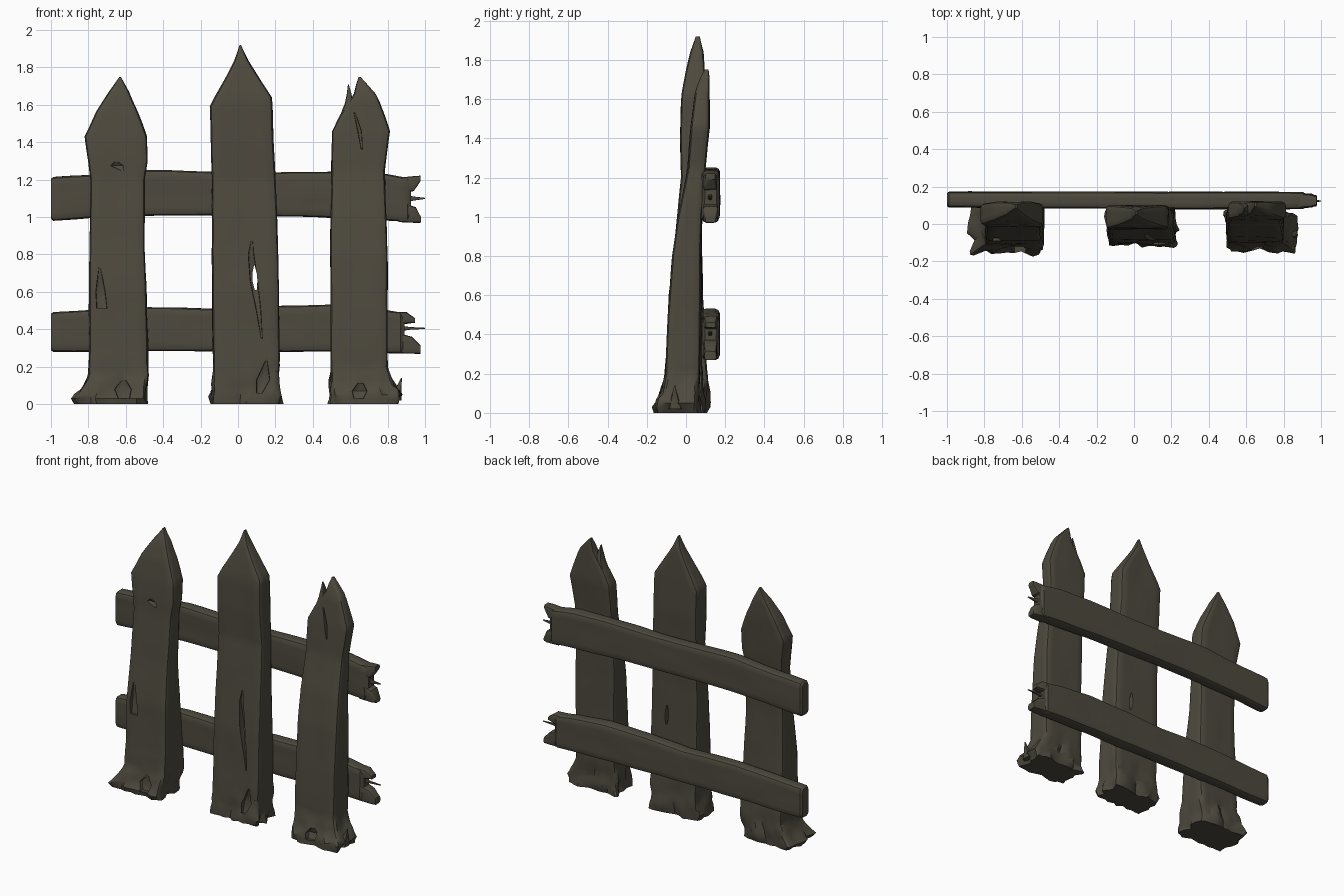
import bpy, bmesh, math
from mathutils import Vector, noise

wood = bpy.data.materials.new("weathered dark wood")
wood.diffuse_color = (0.075, 0.067, 0.048, 1)


def section(a0, a1, b0, b1, corner, na, nb):
    """Rounded rectangle with subdivided sides."""
    c = min(corner, (a1 - a0) * 0.3, (b1 - b0) * 0.3)
    pts = []
    corners = [(a0, b0, 1, 0, na), (a1, b0, 0, 1, nb), (a1, b1, -1, 0, na), (a0, b1, 0, -1, nb)]
    for i, (x, y, dx, dy, n) in enumerate(corners):
        nx, ny = corners[(i + 1) % 4][:2]
        s, e = (x + dx * c, y + dy * c), (nx - dx * c, ny - dy * c)
        pts += [(s[0] + (e[0] - s[0]) * k / n, s[1] + (e[1] - s[1]) * k / n) for k in range(n + 1)]
        k = 0.3 * c  # rounded corner midpoint
        pts.append((nx - dx * k + (-dy) * k, ny - dy * k + dx * k))
    return pts


def loft(name, stations, axis="z", step=0.03, rough=0.005, base=0.0, corner=0.022, na=8, nb=5, seed=0.0):
    """Skin rounded rectangles (t, a0, a1, b0, b1) along z or x with wood-like wobble."""
    rows = []
    for p, q in zip(stations, stations[1:]):
        n = max(1, round((q[0] - p[0]) / step))
        rows += [[u + (v - u) * k / n for u, v in zip(p, q)] for k in range(n)]
    rows.append(list(stations[-1]))
    bm = bmesh.new()
    rings = []
    for t, a0, a1, b0, b1 in rows:
        ring = []
        ca, cb = (a0 + a1) / 2, (b0 + b1) / 2
        fade = min(1, (a1 - a0) / 0.08, (b1 - b0) / 0.08)
        for a, b in section(a0, a1, b0, b1, corner, na, nb):
            d = noise.noise(Vector((a * 7 + seed, b * 7, t * 4))) * rough * fade
            if base:  # torn, ridged wood near the ground
                f = max(0, 1 - t / 0.24)
                d += (noise.noise(Vector((a * 19 + seed, b * 19, t * 9))) - 0.15) * base * f
            out = Vector((a - ca, b - cb))
            if out.length > 1e-6:
                out.normalize()
            a, b = a + out.x * d, b + out.y * d
            ring.append(bm.verts.new((a, b, t) if axis == "z" else (t, a, b)))
        rings.append(ring)
    for r, s in zip(rings, rings[1:]):
        for i in range(len(r)):
            j = (i + 1) % len(r)
            bm.faces.new((r[i], r[j], s[j], s[i]))
    bm.faces.new(rings[0][::-1])
    bm.faces.new(rings[-1])
    bmesh.ops.recalc_face_normals(bm, faces=bm.faces)
    me = bpy.data.meshes.new(name)
    bm.to_mesh(me)
    bm.free()
    me.materials.append(wood)
    ob = bpy.data.objects.new(name, me)
    bpy.context.collection.objects.link(ob)
    return ob


def activate(ob):
    bpy.ops.object.select_all(action="DESELECT")
    ob.select_set(True)
    bpy.context.view_layer.objects.active = ob


def gouge(ob, stations):
    """Cut a splintered crack and discard the cutter."""
    cutter = loft("crack_cutter", stations, step=0.05, rough=0, corner=0.006, na=2, nb=2)
    cutter.hide_render = True
    m = ob.modifiers.new("crack", "BOOLEAN")
    m.operation, m.solver, m.object = "DIFFERENCE", "EXACT", cutter
    activate(ob)
    bpy.ops.object.modifier_apply(modifier=m.name)
    bpy.data.objects.remove(cutter)


# Pickets: z, left, right, front, back
left = loft("left_picket", [
    (0, -.86, -.49, -.155, .11), (.03, -.875, -.485, -.165, .12), (.08, -.84, -.49, -.14, .115),
    (.16, -.80, -.48, -.112, .11), (.3, -.795, -.48, -.10, .10), (.6, -.795, -.49, -.088, .085),
    (.9, -.795, -.50, -.05, .08), (1.2, -.79, -.50, -.02, .09), (1.3, -.80, -.485, -.015, .10),
    (1.43, -.82, -.488, -.005, .11), (1.56, -.76, -.535, .015, .12), (1.67, -.69, -.58, .045, .12),
    (1.75, -.634, -.626, .085, .105)], base=.05, seed=1)
middle = loft("middle_picket", [
    (0, -.14, .225, -.12, .09), (.04, -.145, .23, -.125, .09), (.14, -.13, .225, -.105, .085),
    (.3, -.135, .222, -.095, .08), (.6, -.14, .22, -.082, .08), (.9, -.14, .21, -.055, .08),
    (1.2, -.14, .20, -.025, .09), (1.4, -.145, .188, -.03, .10), (1.59, -.15, .182, -.025, .10),
    (1.64, -.125, .178, -.02, .10), (1.75, -.065, .11, 0, .095), (1.84, -.02, .055, .02, .09),
    (1.92, .008, .016, .05, .07)], base=.05, seed=5)
right = loft("right_picket", [
    (0, .485, .86, -.15, .065), (.05, .485, .875, -.155, .065), (.1, .49, .84, -.13, .065),
    (.2, .495, .80, -.105, .07), (.5, .495, .80, -.093, .075), (.8, .495, .80, -.07, .075),
    (1.0, .495, .79, -.04, .08), (1.25, .50, .785, .01, .10), (1.46, .50, .812, .025, .12),
    (1.54, .54, .785, .035, .12), (1.62, .595, .755, .045, .12), (1.66, .62, .735, .055, .12),
    (1.71, .632, .69, .075, .12), (1.75, .645, .655, .095, .115)], base=.05, seed=9)

# Split beside the right picket's tip and torn wood at its foot
loft("tip_splinter", [(1.44, .51, .60, .04, .11), (1.54, .545, .62, .04, .115), (1.61, .572, .617, .05, .11),
     (1.66, .582, .606, .06, .10), (1.71, .588, .592, .075, .085)], rough=.002, na=2, nb=2)
loft("foot_splinter", [(.02, .81, .875, -.09, -.02), (.08, .84, .875, -.075, -.04),
     (.14, .872, .876, -.06, -.055)], rough=.002, na=2, nb=2)

# Cracks and knots: z, left, right, front, back
gouge(middle, [(.35, .125, .13, -.2, -.08), (.5, .098, .122, -.2, -.065), (.66, .065, .105, -.2, -.03),
               (.8, .055, .085, -.2, -.05), (.88, .07, .078, -.2, -.05)])
gouge(middle, [(.61, .09, .1, -.2, .2), (.66, .077, .104, -.2, .2), (.7, .077, .1, -.2, .2), (.74, .085, .09, -.2, .2)])
gouge(middle, [(.06, .10, .13, -.2, -.09), (.13, .10, .17, -.2, -.07), (.24, .15, .155, -.2, -.095)])
gouge(left, [(.51, -.755, -.70, -.2, -.075), (.6, -.76, -.71, -.2, -.06), (.73, -.745, -.735, -.2, -.07)])
gouge(left, [(1.25, -.63, -.61, -.2, -.012), (1.275, -.68, -.615, -.2, 0), (1.295, -.66, -.64, -.2, -.01)])
gouge(left, [(.03, -.64, -.58, -.3, -.12), (.08, -.66, -.57, -.3, -.10), (.13, -.62, -.60, -.3, -.11)])
gouge(right, [(1.36, .66, .665, -.1, .03), (1.46, .64, .66, -.1, .05), (1.56, .62, .626, -.1, .05)])
gouge(right, [(.03, .62, .67, -.3, -.12), (.07, .61, .69, -.3, -.10), (.11, .64, .67, -.3, -.11)])

# Rails: x, front, back, bottom, top
rails = {
    "upper": [(-1, .098, .163, .99, 1.205), (-.988, .09, .172, .98, 1.215), (-.8, .088, .172, .995, 1.225),
              (-.48, .085, .172, 1.008, 1.25), (-.1, .083, .172, 1.01, 1.24), (.2, .08, .172, 1.005, 1.24),
              (.5, .08, .172, .995, 1.243), (.75, .08, .172, .985, 1.235), (.905, .08, .17, .975, 1.21),
              (.925, .095, .155, .99, 1.2)],
    "lower": [(-1, .098, .163, .288, .483), (-.988, .09, .172, .28, .492), (-.8, .088, .172, .28, .505),
              (-.48, .085, .172, .285, .52), (-.1, .083, .172, .285, .508), (.2, .08, .172, .28, .525),
              (.5, .08, .172, .28, .53), (.75, .08, .172, .275, .51), (.87, .08, .17, .272, .49),
              (.89, .095, .155, .28, .47)],
}
for i, (name, st) in enumerate(rails.items()):
    loft(name + "_rail", st, "x", step=.04, rough=.005, na=4, nb=8, seed=20 + i * 7)

# Broken prongs on the right rail ends
prongs = {
    "upper_rail_top_prong": [(.86, .085, .165, 1.12, 1.213), (.94, .09, .16, 1.14, 1.22), (.975, .10, .15, 1.19, 1.222)],
    "upper_rail_bottom_prong": [(.86, .085, .165, .975, 1.08), (.95, .09, .16, .97, 1.05), (.978, .10, .15, .97, 1.0)],
    "upper_rail_splinter": [(.86, .11, .14, 1.075, 1.125), (.95, .115, .13, 1.09, 1.108), (1.0, .12, .126, 1.097, 1.103)],
    "lower_rail_top_prong": [(.83, .085, .165, .42, .492), (.9, .09, .16, .43, .492), (.945, .10, .15, .435, .46)],
    "lower_rail_bottom_prong": [(.83, .085, .165, .272, .385), (.93, .09, .16, .27, .36), (.975, .095, .155, .27, .315)],
    "lower_rail_splinter": [(.83, .11, .14, .385, .425), (.92, .115, .13, .398, .412), (1.0, .12, .126, .402, .408)],
}
for i, (name, st) in enumerate(prongs.items()):
    loft(name, st, "x", step=.025, rough=.008, corner=.012, na=3, nb=3, seed=40 + i * 3)

# Smooth worn surfaces, crisp torn edges
for ob in list(bpy.context.scene.objects):
    activate(ob)
    bpy.ops.object.shade_smooth_by_angle(angle=math.radians(35))
